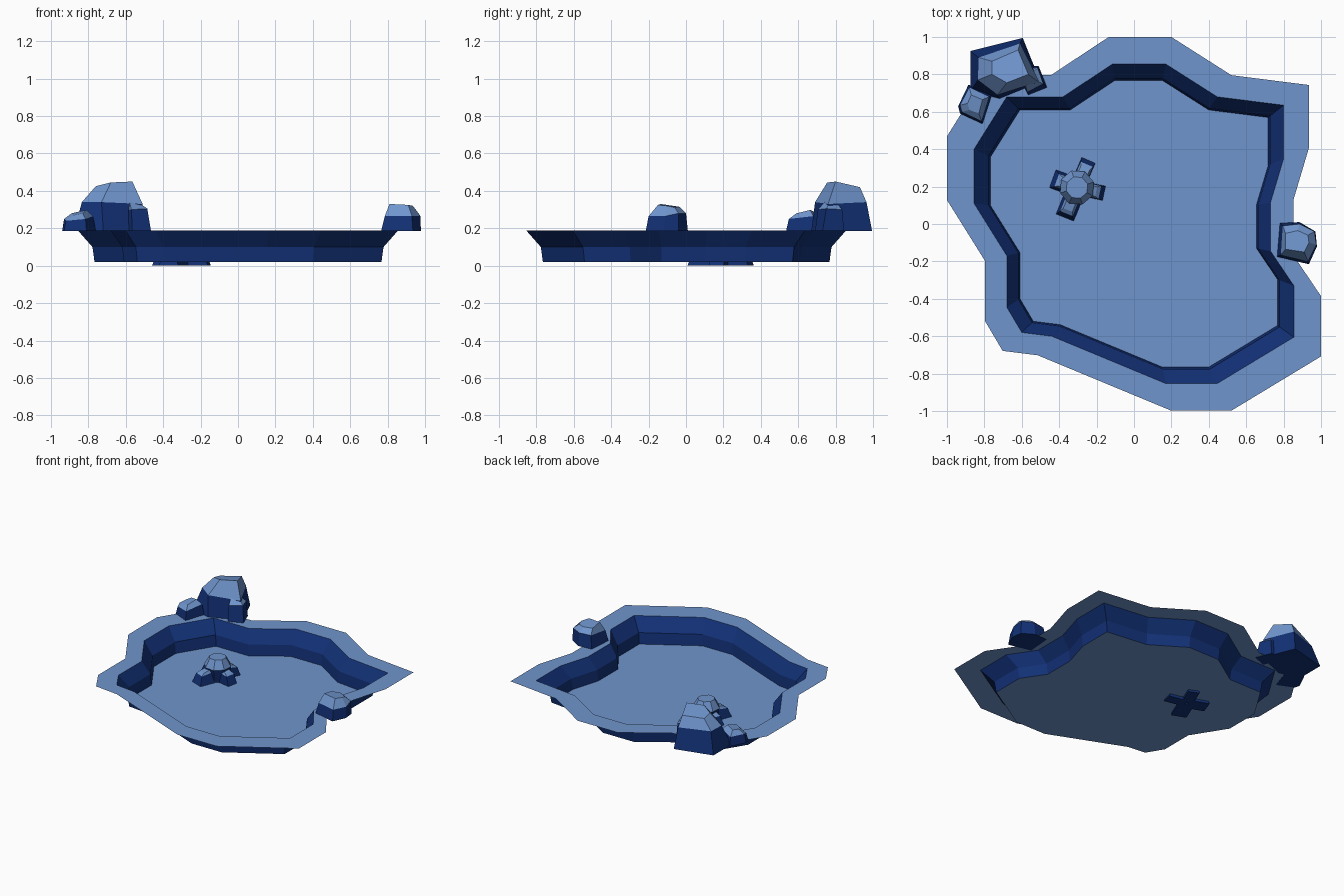
import bpy, bmesh, math
from mathutils import Vector

if "Cube" in bpy.data.objects:
    bpy.data.objects.remove(bpy.data.objects["Cube"])


def material(name, rgb):
    m = bpy.data.materials.new(name)
    m.diffuse_color = (*rgb, 1)
    m.use_nodes = True
    m.node_tree.nodes["Principled BSDF"].inputs["Base Color"].default_value = m.diffuse_color
    return m


LIGHT = material("pale blue", (0.16, 0.30, 0.61))
DARK = material("navy blue", (0.006, 0.03, 0.18))


def finish(bm, name, recalc=True):
    if recalc:
        bmesh.ops.recalc_face_normals(bm, faces=bm.faces)
    me = bpy.data.meshes.new(name)
    bm.to_mesh(me)
    bm.free()
    me.materials.append(LIGHT)
    me.materials.append(DARK)
    ob = bpy.data.objects.new(name, me)
    bpy.context.collection.objects.link(ob)
    return ob


def bridge(bm, a, b, mat):
    for i in range(len(a)):
        j = (i + 1) % len(a)
        bm.faces.new((a[i], a[j], b[j], b[i])).material_index = mat


# Pond basin: one shoreline outline, scaled into rim, wall and floor rings
shore = [(-.855, .40), (-.68, .68), (-.38, .68), (-.115, .855), (.17, .855), (.445, .68),
         (.80, .635), (.80, .35), (.73, .115), (.73, -.145), (.855, -.33), (.855, -.605),
         (.445, -.853), (.17, -.853), (-.44, -.60), (-.60, -.58), (-.68, -.445),
         (-.68, -.17), (-.855, .11)]
shore.reverse()
bm = bmesh.new()
rings = [[bm.verts.new((x * s, y * s, z)) for x, y in shore]
         for s, z in ((1.17, .187), (1, .187), (.91, .10), (.897, .02))]
for k, mat in enumerate((0, 1, 1)):
    bridge(bm, rings[k], rings[k + 1], mat)
bm.faces.new(rings[-1]).material_index = 0
finish(bm, "pond_basin", False)


# Rocks: base, shoulder and crown rings; crown faces are pale, sides are navy
def rock(name, base, shoulder, crown, z0):
    bm = bmesh.new()
    a = [bm.verts.new((x, y, z0)) for x, y in base]
    b = [bm.verts.new(p) for p in shoulder]
    c = [bm.verts.new(p) for p in crown]
    bm.faces.new(a).material_index = 1
    bridge(bm, a, b, 1)
    bridge(bm, b, c, 0)
    bm.faces.new(c).material_index = 0
    finish(bm, name)


rock("large_rock",
     [(-.875, .925), (-.595, .995), (-.50, .76), (-.72, .67), (-.875, .71)],
     [(-.83, .89, .34), (-.61, .965, .34), (-.51, .76, .33), (-.73, .69, .34), (-.835, .77, .34)],
     [(-.76, .87, .41), (-.62, .93, .42), (-.565, .80, .45), (-.68, .755, .445), (-.76, .80, .425)],
     .185)
rock("side_rock",
     [(-.64, .84), (-.51, .845), (-.465, .73), (-.565, .69)],
     [(-.63, .83, .30), (-.515, .835, .30), (-.485, .75, .305), (-.57, .705, .30)],
     [(-.61, .81, .335), (-.54, .81, .33), (-.52, .765, .33), (-.58, .74, .34)], .185)
rock("small_rock",
     [(-.94, .63), (-.885, .745), (-.76, .69), (-.81, .535), (-.93, .59)],
     [(-.93, .635, .25), (-.88, .73, .25), (-.775, .68, .265), (-.815, .55, .25), (-.92, .60, .24)],
     [(-.89, .645, .28), (-.87, .69, .285), (-.81, .665, .298), (-.83, .59, .28), (-.88, .61, .27)],
     .185)
rock("shore_rock",
     [(.78, .005), (.885, .01), (.97, -.04), (.978, -.12), (.935, -.215), (.765, -.175)],
     [(.795, -.01, .28), (.885, 0, .28), (.965, -.04, .28), (.975, -.11, .265),
      (.93, -.20, .265), (.785, -.165, .265)],
     [(.81, -.05, .315), (.875, -.035, .315), (.93, -.06, .31), (.935, -.10, .32),
      (.91, -.15, .325), (.81, -.135, .33)], .185)

# Submerged rock: four splayed feet carrying an eight-sided crown
CX, CY = -.305, .195
for n, (deg, length) in enumerate(((-12, .155), (67, .165), (160, .145), (248, .18))):
    u = Vector((math.cos(math.radians(deg)), math.sin(math.radians(deg))))
    v = Vector((-u.y, u.x))

    def quad(r0, r1, w):
        return [(CX + (u * r + v * s).x, CY + (u * r + v * s).y)
                for r, s in ((r0, -w), (r1, -w), (r1, w), (r0, w))]
    up = lambda pts, zi, zo: [(*p, z) for p, z in zip(pts, (zi, zo, zo, zi))]
    rock(f"sunken_foot_{n}", quad(.01, length, .055 if n > 1 else .04),
         up(quad(.01, length - .03, .036), .10, .085),
         up(quad(.01, length - .05, .026), .13, .10), 0)


def octagon(r):
    return [(CX + r * math.cos(math.pi * (i / 4 + .1)), CY + r * math.sin(math.pi * (i / 4 + .1)))
            for i in range(8)]


rock("sunken_crown", octagon(.075), [(x, y, .12) for x, y in octagon(.095)],
     [(x, y, .182) for x, y in octagon(.06)], .02)
